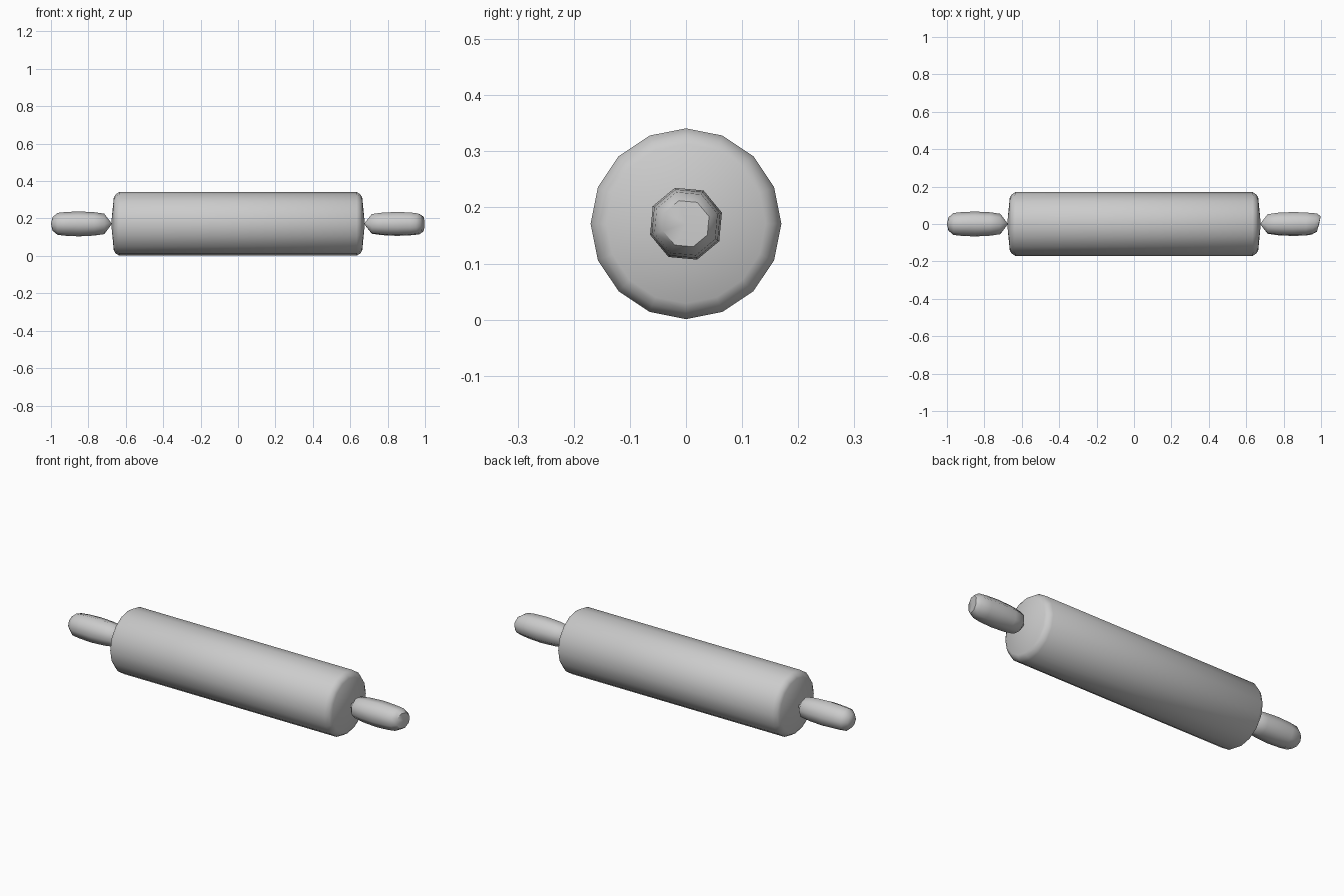
import bpy
import math

cube = bpy.data.objects.get("Cube")
if cube:
    bpy.data.objects.remove(cube)

AXIS_Z = 0.171

grey = bpy.data.materials.new("plain_grey")
grey.use_nodes = True
grey.diffuse_color = (0.6, 0.6, 0.6, 1)
grey.node_tree.nodes["Principled BSDF"].inputs["Base Color"].default_value = (0.6, 0.6, 0.6, 1)


def turned(name, profile, sides, turn=0.0, angle=40, end_tilt=0.0):
    """Lathe (x, radius) points round the long axis; zero radius makes a tip."""
    verts, faces, rings = [], [], []
    for x, r in profile:
        count = sides if r else 1
        rings.append(range(len(verts), len(verts) + count))
        for i in range(count):
            a = turn + 2 * math.pi * i / sides
            y, z = r * math.cos(a), r * math.sin(a)
            lean = end_tilt * y if abs(x) > 0.94 else 0
            verts.append((x + lean, y, AXIS_Z + z))
    for a, b in zip(rings, rings[1:]):
        for i in range(sides):
            j = (i + 1) % sides
            loop = [a[i % len(a)], b[i % len(b)], b[j % len(b)], a[j % len(a)]]
            faces.append(list(dict.fromkeys(loop)))
    mesh = bpy.data.meshes.new(name)
    mesh.from_pydata(verts, [], faces)
    mesh.materials.append(grey)
    obj = bpy.data.objects.new(name, mesh)
    bpy.context.collection.objects.link(obj)
    bpy.ops.object.select_all(action="DESELECT")
    obj.select_set(True)
    bpy.context.view_layer.objects.active = obj
    bpy.ops.object.mode_set(mode="EDIT")
    bpy.ops.mesh.select_all(action="SELECT")
    bpy.ops.mesh.normals_make_consistent(inside=False)
    bpy.ops.object.mode_set(mode="OBJECT")
    bpy.ops.object.shade_smooth_by_angle(angle=math.radians(angle))
    return obj


# Main roller with rounded rims and slightly domed ends
half = [(0.678, 0), (0.664, 0.142), (0.655, 0.157), (0.635, 0.17)]
turned("roller", half + [(-x, r) for x, r in reversed(half)], 16, angle=60)

# Grips, pinched to a point where they meet the roller
grip = [(0.675, 0), (0.684, 0.014), (0.715, 0.055), (0.77, 0.063), (0.85, 0.067),
        (0.92, 0.064), (0.965, 0.059)]
turned("left_handle", grip + [(0.988, 0.043), (0.99, 0)], 8, 0.3, 45, 0.25)
turned("right_handle", [(-x, r) for x, r in grip + [(0.992, 0.036), (1.0, 0)]], 8, 0.1, 45)
